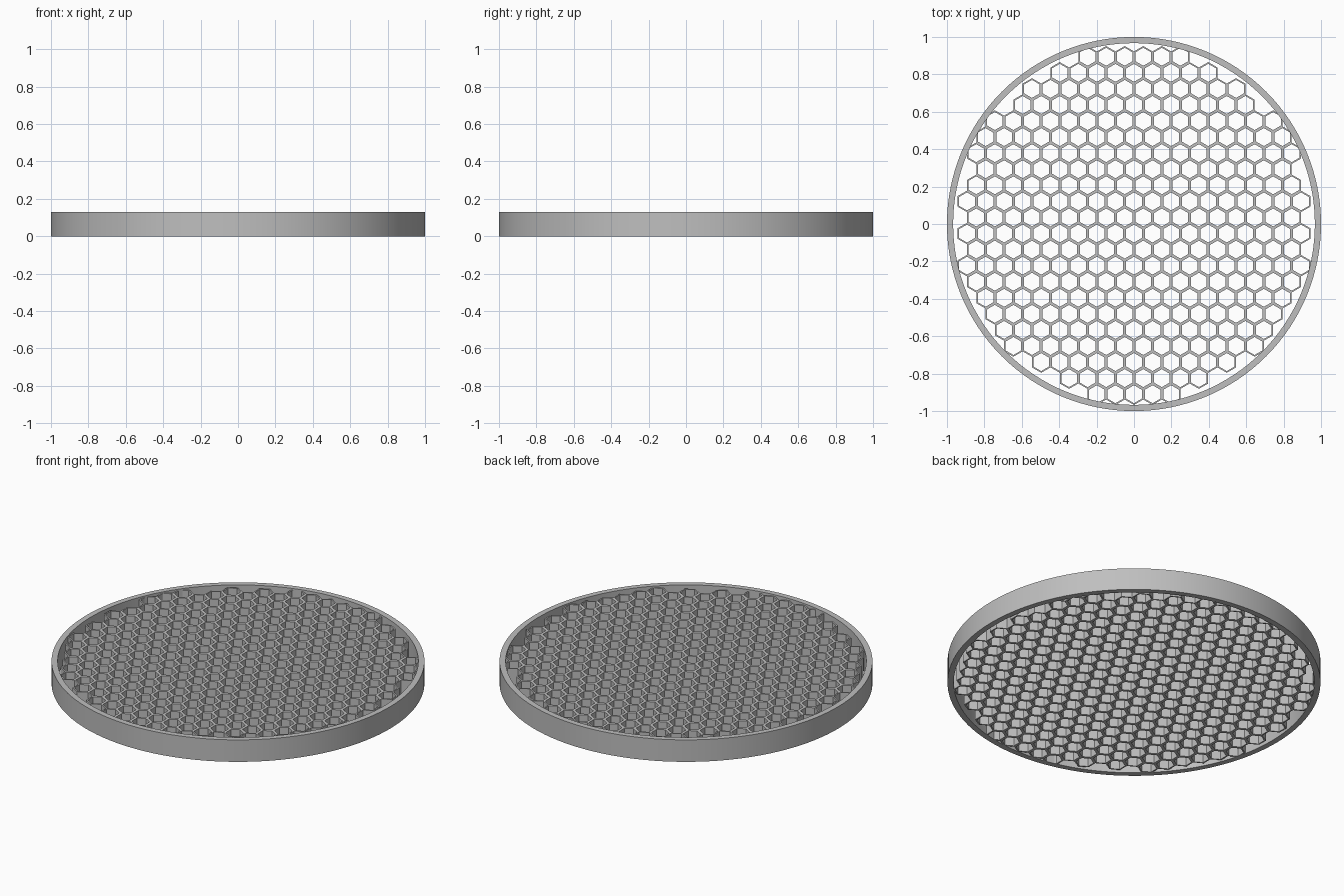
import bpy, bmesh, math

if "Cube" in bpy.data.objects:
    bpy.data.objects.remove(bpy.data.objects["Cube"], do_unlink=True)

HEIGHT = 0.13
GRID_TOP = 0.12
PITCH = 0.0992                      # distance between neighbouring cells
ROW = PITCH * math.sqrt(3) / 2
WALL = 0.016
FIRST_ROW_Y = 0.035
CELL_LIMIT = 0.936                  # farthest cell centre from the middle

grey = bpy.data.materials.new("grey")
grey.use_nodes = True
colour = (0.52, 0.52, 0.52, 1)
grey.diffuse_color = colour
grey.node_tree.nodes["Principled BSDF"].inputs["Base Color"].default_value = colour


def circle(radius, z, count, cx=0, cy=0, start=0.0):
    return [(cx + radius * math.cos(start + math.tau * i / count),
             cy + radius * math.sin(start + math.tau * i / count), z)
            for i in range(count)]


def bridge(bm, a, b):
    """Join two closed vertex loops with quads."""
    for i in range(len(a)):
        j = (i + 1) % len(a)
        bm.faces.new((a[i], b[i], b[j], a[j]))


def make_object(name, bm):
    bmesh.ops.recalc_face_normals(bm, faces=bm.faces)
    mesh = bpy.data.meshes.new(name)
    bm.to_mesh(mesh)
    bm.free()
    mesh.materials.append(grey)
    obj = bpy.data.objects.new(name, mesh)
    bpy.context.collection.objects.link(obj)
    return obj


# Outer ring: a rectangular section swept round
bm = bmesh.new()
section = [(1, 0), (1, HEIGHT), (0.967, HEIGHT), (0.967, 0)]
loops = [[bm.verts.new(p) for p in circle(r, z, 128)] for r, z in section]
for k in range(4):
    bridge(bm, loops[k], loops[(k + 1) % 4])
ring = make_object("outer_ring", bm)
bpy.context.view_layer.objects.active = ring
ring.select_set(True)
bpy.ops.object.shade_smooth_by_angle(angle=math.radians(30))

# Honeycomb: flat hexagonal frames merged into a sheet, then thickened
bm = bmesh.new()
outer_r = PITCH / math.sqrt(3)
inner_r = (PITCH - WALL) / math.sqrt(3)
for row in range(-12, 13):
    y = FIRST_ROW_Y + row * ROW
    shift = 0.5 if row % 2 == 0 else 0.0
    for col in range(-11, 11):
        x = (col + shift) * PITCH
        if math.hypot(x, y) > CELL_LIMIT:
            continue
        frame = [[bm.verts.new(p) for p in
                  circle(r, GRID_TOP, 6, x, y, math.pi / 6)]
                 for r in (inner_r, outer_r)]
        bridge(bm, *frame)
bmesh.ops.remove_doubles(bm, verts=bm.verts, dist=0.001)
honeycomb = make_object("honeycomb_grid", bm)
if honeycomb.data.polygons[0].normal.z < 0:
    honeycomb.data.flip_normals()
solid = honeycomb.modifiers.new("thickness", 'SOLIDIFY')
solid.thickness = GRID_TOP
solid.offset = -1
